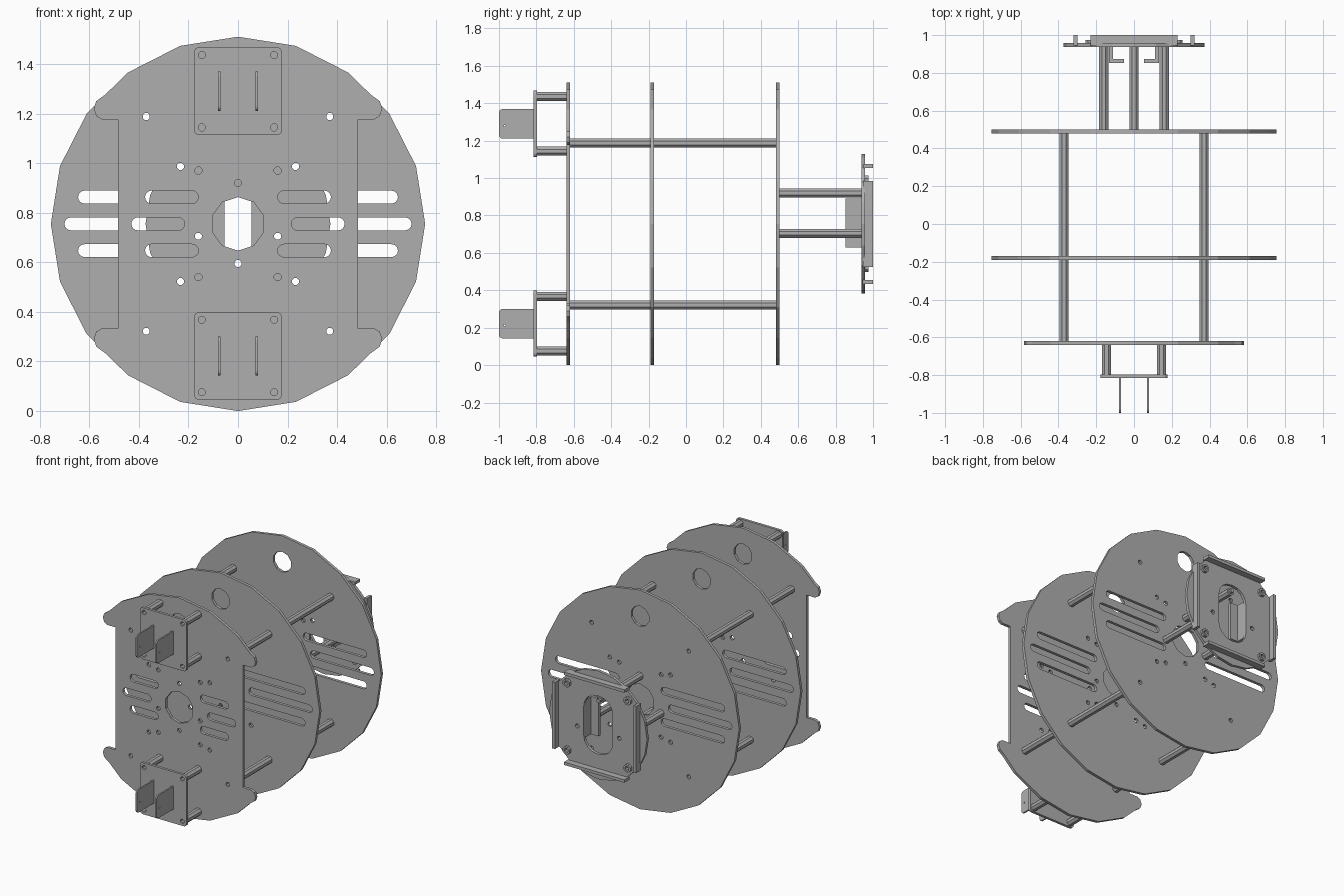
import bpy
from math import sin, cos, pi
from mathutils import Matrix

old = bpy.data.objects.get("Cube")
if old:
    bpy.data.objects.remove(old, do_unlink=True)

grey = bpy.data.materials.new("plain_grey")
grey.use_nodes = True
GREY = (0.43, 0.43, 0.43, 1)
grey.diffuse_color = GREY
grey.node_tree.nodes["Principled BSDF"].inputs["Base Color"].default_value = GREY

MID = 0.755            # height of the main axis
R = 0.755              # disc radius
FACE_FRONT = Matrix.Rotation(pi / 2, 4, 'X')
FACE_SIDE = Matrix.Rotation(pi / 2, 4, 'Z') @ FACE_FRONT


def ngon(x, z, r, n, start=pi / 2):
    return [(x + r * cos(start + 2 * pi * i / n), z + r * sin(start + 2 * pi * i / n))
            for i in range(n)]


def rounded(x0, x1, z0, z1, r, n=4):
    """Rectangle with rounded corners; a slot when r is half its height."""
    corners = [(x1 - r, z1 - r), (x0 + r, z1 - r), (x0 + r, z0 + r), (x1 - r, z0 + r)]
    return [(cx + r * cos(pi / 2 * (k + i / n)), cz + r * sin(pi / 2 * (k + i / n)))
            for k, (cx, cz) in enumerate(corners) for i in range(n + 1)]


def sheet(name, loops, a, b, turn=FACE_FRONT):
    """Fill outline and holes, then extrude from a to b along the facing axis."""
    curve = bpy.data.curves.new(name, 'CURVE')
    curve.dimensions = '2D'
    curve.fill_mode = 'BOTH'
    curve.extrude = (b - a) / 2
    for loop in loops:
        spline = curve.splines.new('POLY')
        spline.points.add(len(loop) - 1)
        for point, (u, v) in zip(spline.points, loop):
            point.co = (u, v, 0, 1)
        spline.use_cyclic_u = True
    temp = bpy.data.objects.new(name + "_outline", curve)
    bpy.context.collection.objects.link(temp)
    graph = bpy.context.evaluated_depsgraph_get()
    mesh = bpy.data.meshes.new_from_object(temp.evaluated_get(graph))
    bpy.data.objects.remove(temp, do_unlink=True)
    m = (a + b) / 2
    shift = (0, m, 0) if turn is FACE_FRONT else (m, 0, 0)
    mesh.transform(Matrix.Translation(shift) @ turn)
    mesh.materials.clear()
    mesh.materials.append(grey)
    for face in mesh.polygons:
        face.material_index = 0
        face.use_smooth = False
    obj = bpy.data.objects.new(name, mesh)
    bpy.context.collection.objects.link(obj)
    return obj


def box(name, x0, x1, y0, y1, z0, z1):
    return sheet(name, [[(x0, z0), (x1, z0), (x1, z1), (x0, z1)]], y0, y1)


def tube(name, x, z, a, b, r=0.026, hole=0.015):
    sheet(name, [ngon(x, z, r, 8, pi / 8), ngon(x, z, hole, 8, pi / 8)], a, b)


# Hole positions shared by the plates
long_posts = [(s * 0.37, MID + t * 0.433) for s in (-1, 1) for t in (-1, 1)]
rear_posts = [(0, 0.92), (-0.16, 0.705), (0.16, 0.705)]
bracket_bolts = [(s * 0.232, MID + t * 0.232) for s in (-1, 1) for t in (-1, 1)]
spare = [(s * 0.16, MID + t * 0.215) for s in (-1, 1) for t in (-1, 1)] + [(0, 0.595)]
small_holes = [ngon(x, z, 0.015, 8, pi / 8)
               for x, z in long_posts + rear_posts + bracket_bolts + spare]
common = small_holes + [ngon(0, MID, 0.108, 10), ngon(0, 1.33, 0.07, 10)]


def slots(length):
    result = []
    for row in (-1, 0, 1):
        start = 0.16 if row else 0.215
        z = MID + 0.108 * row
        for s in (-1, 1):
            x0, x1 = sorted((s * start, s * (start + length)))
            result.append(rounded(x0, x1, z - 0.026, z + 0.026, 0.0259))
    return result


# Round middle and rear plates
for name, y in (("middle_plate", -0.19), ("rear_plate", 0.48)):
    sheet(name, [ngon(0, MID, R, 20)] + common + slots(0.485), y, y + 0.02)

# Front plate with cut away sides and hooked ears
quarter = [(R * sin(i * pi / 10), R * cos(i * pi / 10)) for i in range(3)]
quarter += [(0.535, 0.522), (0.572, 0.495), (0.582, 0.465), (0.572, 0.435),
            (0.55, 0.422), (0.485, 0.422)]
half = quarter + [(x, -z) for x, z in reversed(quarter)]
outline = half + [(-x, z) for x, z in reversed(half[1:-1])]
sheet("front_plate", [[(x, z + MID) for x, z in outline]] + common + slots(0.215),
      -0.64, -0.62)

# Long standoffs joining the three plates
for x, z in long_posts:
    tube("long_standoff_front", x, z, -0.62, -0.19)
    tube("long_standoff_rear", x, z, -0.17, 0.48)

# Two square front mounts, each with four standoffs and two fins
for label, c in (("upper", 1.29), ("lower", 0.222)):
    pegs = [(s * 0.146, c + t * 0.146) for s in (-1, 1) for t in (-1, 1)]
    sheet(label + "_mount_plate",
          [rounded(-0.177, 0.177, c - 0.177, c + 0.177, 0.02)]
          + [ngon(x, z, 0.015, 8, pi / 8) for x, z in pegs], -0.815, -0.797)
    for x, z in pegs:
        tube(label + "_mount_standoff", x, z, -0.797, -0.64)
    for s in (-1, 1):
        fin = rounded(-1, -0.78, c - 0.079, c + 0.079, 0.02)
        fin = [(max(y, -1), z) if y < -0.85 else (-0.81, z) for y, z in fin]
        sheet(label + "_fin", [fin, ngon(-0.97, c - 0.01, 0.005, 6)],
              s * 0.075 - 0.005, s * 0.075 + 0.005, FACE_SIDE)

# Rear bracket disc on three standoffs
sheet("rear_bracket",
      [ngon(0, MID, 0.373, 20), rounded(-0.11, 0.11, MID - 0.2, MID + 0.2, 0.1)]
      + [ngon(x, z, 0.015, 8, pi / 8) for x, z in rear_posts + bracket_bolts],
      0.937, 0.957)
for x, z in rear_posts:
    tube("rear_standoff", x, z, 0.5, 0.937)
for x, z in bracket_bolts:
    tube("bracket_nut", x, z, 0.957, 0.975, 0.028)

# Bracket flanges and inner angle clips
for s in (-1, 1):
    box("side_flange", s * 0.31 - 0.01, s * 0.31 + 0.01, 0.945, 1.0, MID - 0.23, MID + 0.23)
    z = MID + s * 0.31
    box("end_flange", -0.23, 0.23, 0.945, 1.0, z - 0.01, z + 0.01)
    box("clip_arm", s * 0.122 - 0.01, s * 0.122 + 0.01, 0.853, 0.94, 0.63, 0.89)
    x0, x1 = sorted((s * 0.054, s * 0.115))
    box("clip_foot", x0, x1, 0.853, 0.873, 0.63, 0.89)
